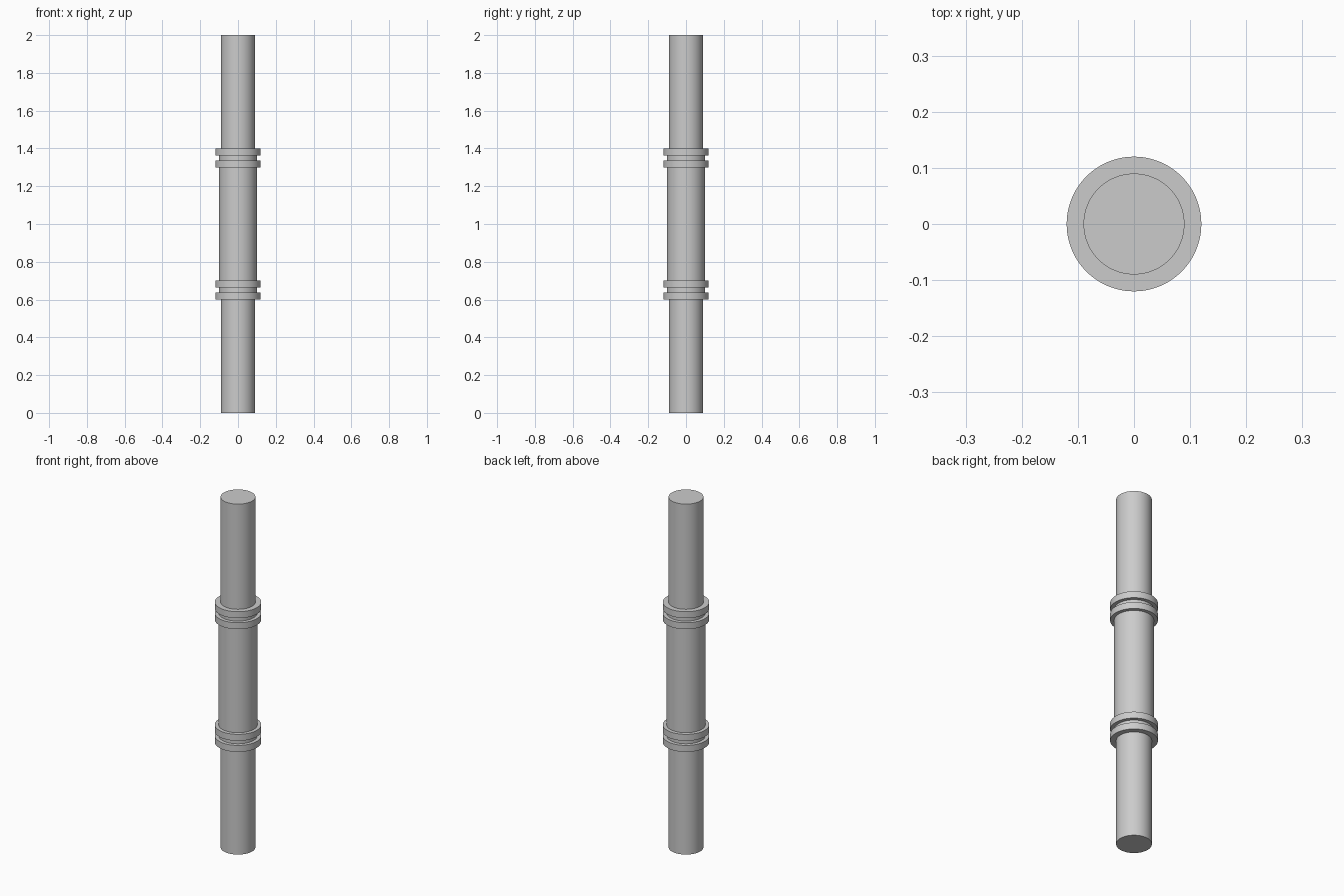
import bpy
import math

cube = bpy.data.objects.get("Cube")
if cube:
    bpy.data.objects.remove(cube, do_unlink=True)

# Single grey finish
grey = bpy.data.materials.new("light_grey")
grey.use_nodes = True
colour = (0.6, 0.6, 0.6, 1.0)
grey.diffuse_color = colour
grey.node_tree.nodes["Principled BSDF"].inputs["Base Color"].default_value = colour


def rod(name, radius, bottom, top):
    """Smooth-sided upright cylinder between two heights."""
    bpy.ops.mesh.primitive_cylinder_add(
        vertices=96, radius=radius, depth=top - bottom,
        location=(0, 0, (bottom + top) / 2))
    ob = bpy.context.object
    ob.name = name
    ob.data.materials.append(grey)
    bpy.ops.object.shade_smooth_by_angle(angle=math.radians(30))
    return ob


# Slim end shafts and thicker middle sleeve
rod("lower_shaft", 0.09, 0.0, 0.61)
rod("upper_shaft", 0.09, 1.39, 2.0)
rod("middle_sleeve", 0.10, 0.61, 1.39)

# A pair of collar rings at each end of the sleeve
for end, base in (("lower", 0.60), ("upper", 1.30)):
    for place, offset in (("bottom", 0.0), ("top", 0.063)):
        rod(f"{end}_collar_{place}_ring", 0.12, base + offset, base + offset + 0.037)
